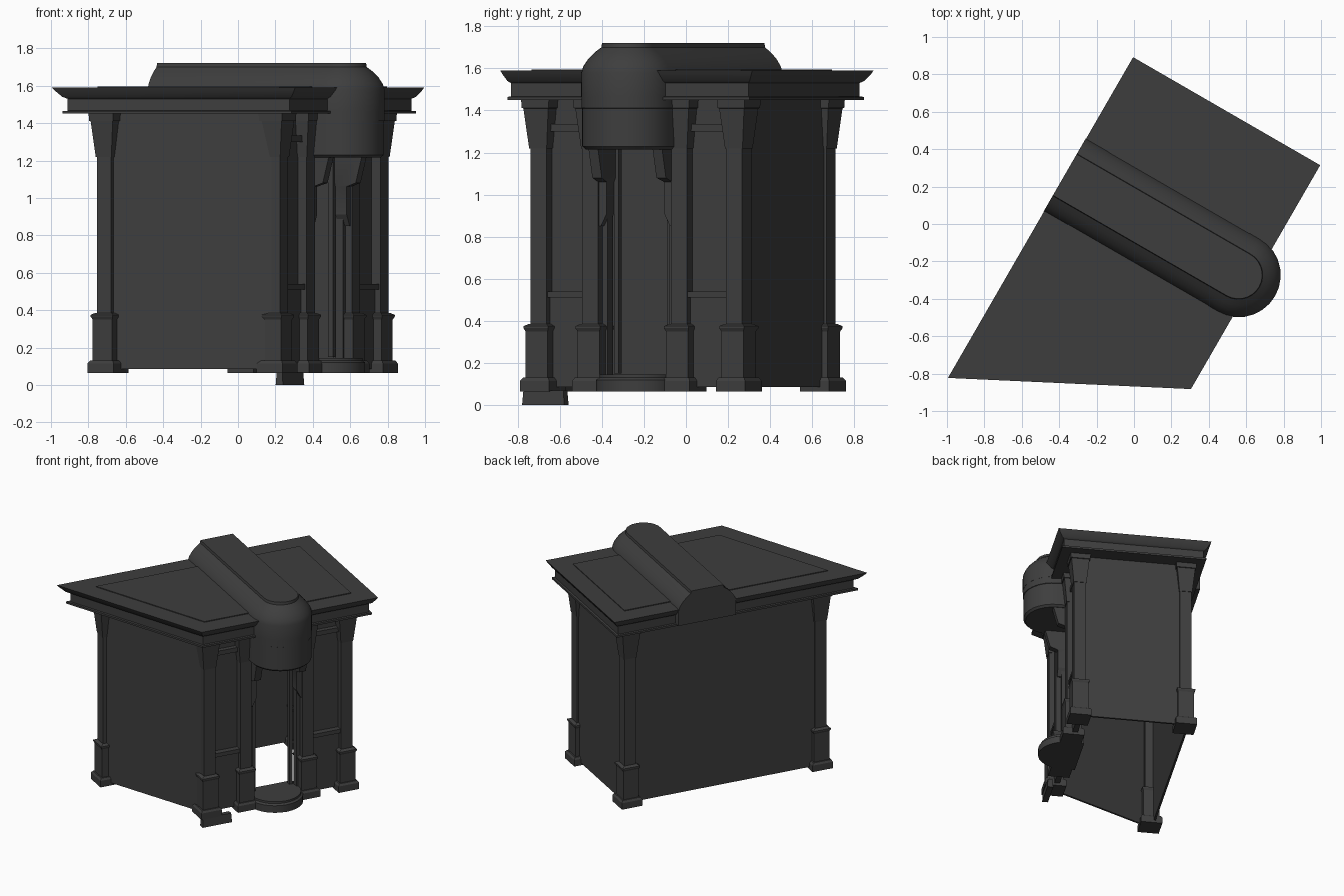
import bpy, bmesh, math
from mathutils import Matrix, Vector

cube = bpy.data.objects.get("Cube")
if cube:
    bpy.data.objects.remove(cube, do_unlink=True)

stone = bpy.data.materials.new("dark_stone")
stone.use_nodes = True
COLOUR = (0.048, 0.048, 0.048, 1)
stone.diffuse_color = COLOUR
stone.node_tree.nodes["Principled BSDF"].inputs["Base Color"].default_value = COLOUR

# Local frame: x points out of the entrance, y runs along the facade
TURN = Matrix.Rotation(math.radians(-30), 4, "Z")


def loft(name, layers):
    """Closed solid through (z, outline) layers with equal point counts."""
    bm = bmesh.new()
    rings = [[bm.verts.new((x, y, z)) for x, y in ring] for z, ring in layers]
    n = len(rings[0])
    for low, high in zip(rings, rings[1:]):
        for i in range(n):
            j = (i + 1) % n
            bm.faces.new((low[i], low[j], high[j], high[i]))
    bm.faces.new(rings[0][::-1])
    bm.faces.new(rings[-1])
    bmesh.ops.recalc_face_normals(bm, faces=bm.faces)
    mesh = bpy.data.meshes.new(name)
    bm.to_mesh(mesh)
    bm.free()
    mesh.materials.append(stone)
    mesh.polygons.foreach_set("use_smooth", [True] * len(mesh.polygons))
    mesh.set_sharp_from_angle(angle=math.radians(25))
    obj = bpy.data.objects.new(name, mesh)
    obj.matrix_world = TURN
    bpy.context.collection.objects.link(obj)
    return obj


def rect(x, y, hx, hy=None):
    hy = hx if hy is None else hy
    return [(x - hx, y - hy), (x + hx, y - hy), (x + hx, y + hy), (x - hx, y + hy)]


def box(name, x, y, hx, hy, z0, z1):
    return loft(name, [(z0, rect(x, y, hx, hy)), (z1, rect(x, y, hx, hy))])


def stadium(back, front, mid, r, steps=14):
    """Straight sides from the back, half circle at the front."""
    arc = [(front + r * math.cos(a), mid + r * math.sin(a))
           for a in (math.pi * (i / steps - 0.5) for i in range(steps + 1))]
    return [(back, mid - r)] + arc + [(back, mid + r)]


def inset(poly, d):
    """Move each edge of a counter-clockwise outline inward by d."""
    pts = [Vector(p) for p in poly]
    n = len(pts)
    out = []
    for i in range(n):
        a = (pts[i] - pts[i - 1]).normalized()
        b = (pts[(i + 1) % n] - pts[i]).normalized()
        na, nb = Vector((-a.y, a.x)), Vector((-b.y, b.x))
        p = pts[i] + (na + nb) * (d / (1 + na.dot(nb)))
        out.append((p.x, p.y))
    return out


def wall(name, p, q, out, z0=0.085, z1=1.46, thick=0.015):
    """Thin wall from p to q, shifted outward to the right of p-q."""
    p, q = Vector(p), Vector(q)
    d = (q - p).normalized()
    n = Vector((d.y, -d.x))
    ring = [tuple(v) for v in (p + n * out, q + n * out,
                               q + n * (out - thick), p + n * (out - thick))]
    return loft(name, [(z0, ring), (z1, ring)])


# Roof slab with stepped cornice and raised top panel
roof = [(-0.45, -1.21), (0.705, -0.612), (0.705, 0.77), (-0.45, 0.77)]
profile = [(1.45, 0.033), (1.465, 0.033), (1.466, 0.05), (1.53, 0.05),
           (1.54, 0.033), (1.575, 0.008), (1.59, 0)]
loft("cornice_roof", [(z, inset(roof, d)) for z, d in profile])
panel = inset(roof, 0.145)
loft("roof_panel", [(1.585, panel), (1.596, panel)])

# Columns: four corners and a pair beside the entrance
MID = 0.043
corners = {"back_left": (-0.28, -0.905), "front_left": (0.52, -0.485),
           "front_right": (0.52, 0.59), "back_right": (-0.28, 0.59)}
columns = dict(corners, entrance_left=(0.52, MID - 0.243),
               entrance_right=(0.52, MID + 0.243))
for label, (x, y) in columns.items():
    def stack(part, steps):
        loft(f"{label}_{part}", [(z, rect(x, y, h)) for z, h in steps])
    stack("plinth", [(0.065, 0.08), (0.115, 0.08), (0.13, 0.07)])
    stack("pedestal", [(0.13, 0.06), (0.35, 0.06), (0.365, 0.068),
                       (0.375, 0.068), (0.385, 0.05)])
    stack("shaft", [(0.38, 0.044), (1.3, 0.044)])
    stack("bracket", [(1.22, 0.048), (1.41, 0.068), (1.412, 0.074), (1.45, 0.076)])

# Enclosing walls of the hollow body
wall("slanted_wall", corners["back_left"], corners["front_left"], 0.035)
wall("side_wall", corners["front_right"], corners["back_right"], 0.03)
wall("back_wall", corners["back_right"], corners["back_left"], 0.03)

# Facade bays with sill and lintel, and details next to the entrance
for side, label in ((-1, "left"), (1, "right")):
    outer = corners["front_" + label][1]
    inner = MID + side * 0.243
    mid, half = (outer + inner) / 2, abs(outer - inner) / 2
    box(f"bay_wall_{label}", 0.5, mid, 0.01, half, 0.085, 1.46)
    box(f"bay_base_{label}", 0.515, mid, 0.015, half, 0.085, 0.51)
    box(f"bay_sill_{label}", 0.525, mid, 0.03, half, 0.51, 0.54)
    box(f"bay_lintel_{label}", 0.52, mid, 0.025, half, 1.3, 1.335)
    # Jamb post, and corbels under the rounded canopy
    box(f"door_post_{label}", 0.47, MID + side * 0.145, 0.015, 0.012, 0.15, 1.25)
    edge = MID + side * 0.2
    box(f"entrance_pilaster_{label}", 0.5, edge - side * 0.01, 0.025, 0.02, 0.13, 0.9)
    loft(f"entrance_corbel_{label}", [
        (z, rect(0.52 + push, edge - side * d, 0.035 + push, d + 0.002))
        for z, d, push in ((0.85, 0.004, 0), (0.91, 0.02, 0), (1.06, 0.02, 0),
                           (1.08, 0.024, 0.03), (1.23, 0.024, 0.05))])

# Rounded canopy body, and the vault running across the roof
loft("canopy_drum", [(z, stadium(0.47, 0.62, MID, r)) for z, r in
                     ((1.215, 0.205), (1.23, 0.221), (1.41, 0.221),
                      (1.412, 0.225), (1.5, 0.225))])
loft("roof_vault", [(z, stadium(-0.452, 0.62, MID, r)) for z, r in
                    ((1.465, 0.226), (1.58, 0.226), (1.61, 0.216), (1.645, 0.193),
                     (1.675, 0.163), (1.7, 0.13), (1.72, 0.127))])

# Rounded entrance step and corner footing
loft("entrance_step", [(z, stadium(0.42, 0.53, MID, r)) for z, r in
                       ((0.065, 0.2), (0.12, 0.2), (0.13, 0.185), (0.145, 0.185))])
loft("corner_footing", [(0, rect(0.575, -0.44, 0.022, 0.115)),
                        (0.07, rect(0.575, -0.44, 0.018, 0.11))])
